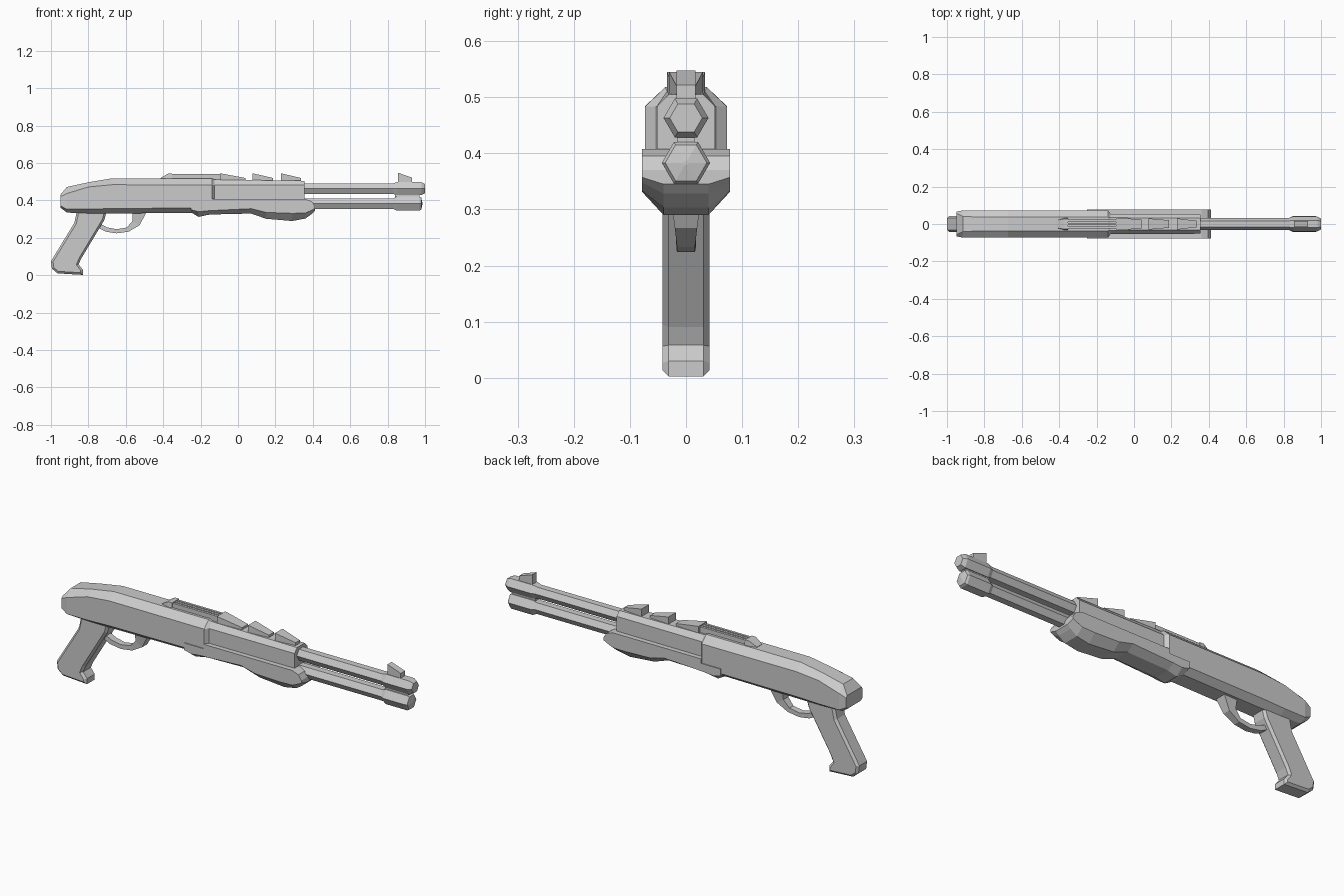
import bpy, bmesh, math

if "Cube" in bpy.data.objects:
    bpy.data.objects.remove(bpy.data.objects["Cube"])


def finish(name, bm):
    bmesh.ops.recalc_face_normals(bm, faces=bm.faces)
    me = bpy.data.meshes.new(name)
    bm.to_mesh(me)
    bm.free()
    ob = bpy.data.objects.new(name, me)
    bpy.context.collection.objects.link(ob)
    return ob


def skin(name, rings):
    """Join equal-length rings of points into a capped tube."""
    bm = bmesh.new()
    vs = [[bm.verts.new(p) for p in ring] for ring in rings]
    n = len(vs[0])
    for a, b in zip(vs, vs[1:]):
        for i in range(n):
            j = (i + 1) % n
            bm.faces.new((a[i], a[j], b[j], b[i]))
    bm.faces.new(vs[0])
    bm.faces.new(vs[-1])
    return finish(name, bm)


def loft(name, sections):
    """Sections are (x, half profile of (y, z) from bottom to top), mirrored in y."""
    return skin(name, [[(x, y, z) for y, z in half] +
                       [(x, -y, z) for y, z in reversed(half)] for x, half in sections])


def hex_tube(name, z, stations):
    """Six-sided tube along x from (x, radius) stations."""
    ang = [i * math.pi / 3 for i in range(6)]
    return skin(name, [[(x, r * math.cos(a), z + r * math.sin(a)) for a in ang]
                       for x, r in stations])


def plate(name, pts, half, chamfer=0.0):
    """Extrude an (x, z) outline to +-half in y, with chamfered side rims."""
    bm = bmesh.new()
    a = [bm.verts.new((x, -half, z)) for x, z in pts]
    b = [bm.verts.new((x, half, z)) for x, z in pts]
    caps = [bm.faces.new(a), bm.faces.new(b)]
    for i in range(len(pts)):
        j = (i + 1) % len(pts)
        bm.faces.new((a[i], a[j], b[j], b[i]))
    bmesh.ops.recalc_face_normals(bm, faces=bm.faces)
    if chamfer:
        rim = [e for f in caps for e in f.edges]
        bmesh.ops.bevel(bm, geom=rim, offset=chamfer, segments=1, affect='EDGES')
    return finish(name, bm)


# Main body: octagonal sections, narrowing to the front shroud
# x, bottom z, lower side z, upper side z, top z, side width, top width, bottom width
body = [(-0.95, .362, .372, .42, .43, .066, .058, .05),
        (-0.915, .335, .353, .437, .472, .073, .04, .042),
        (-0.80, .33, .353, .472, .497, .073, .037, .04),
        (-0.675, .33, .357, .484, .518, .073, .037, .04),
        (-0.14, .335, .36, .483, .518, .073, .037, .04),
        (-0.125, .335, .36, .483, .511, .054, .034, .04),
        (0.355, .345, .36, .483, .505, .052, .031, .04)]
loft("body", [(x, [(wb, z0), (w, z1), (w, z2), (wt, z3)])
              for x, z0, z1, z2, z3, w, wt, wb in body])

# Sliding forend: x, bottom z, side bottom z, top z
forend = [(-0.25, .335, .35, .385), (-0.21, .312, .34, .385), (-0.16, .323, .345, .385),
          (-0.14, .325, .346, .385), (-0.138, .325, .346, .408), (0.07, .33, .356, .408),
          (0.15, .302, .336, .408), (0.29, .29, .331, .408), (0.36, .303, .333, .408),
          (0.395, .328, .348, .395), (0.412, .345, .357, .37)]
loft("forend", [(x, [(.04, z0), (.078, z1), (.078, z2)]) for x, z0, z1, z2 in forend])

# Upper barrel and lower tube
hex_tube("barrel", .463, [(.3, .033), (.83, .033), (.85, .04), (.98, .04), (1.0, .029)])
hex_tube("lower_tube", .383, [(.3, .033), (.83, .033), (.85, .043), (.97, .043),
                              (.98, .037), (.986, .004)])
plate("barrel_clamp", [(.84, .40), (.97, .40), (.97, .45), (.84, .45)], .016)

# Front sight
plate("front_sight", [(.855, .548), (.93, .522), (.93, .485), (.855, .485)], .017)

# Top ribs: start x, end x, start width, end width
for i, (x0, x1, w0, w1) in enumerate([(-.095, .04, .034, .024), (.078, .188, .03, .02),
                                      (.23, .337, .03, .017)]):
    loft(f"top_rib_{i + 1}", [(x0, [(w0, .495), (w0, .545)]), (x1, [(w1, .495), (w1, .52)])])

# Rods on the top and the block behind them
for side in (-1, 0, 1):
    rod = plate(f"top_rod_{side + 2}", [(-.37, .51), (-.08, .51), (-.08, .54), (-.37, .54)], .006)
    rod.location.y = side * .018
loft("rod_block", [(-.415, [(.02, .51), (.02, .52)]), (-.375, [(.032, .51), (.028, .543)]),
                   (-.352, [(.032, .51), (.028, .543)])])

# Pistol grip
plate("grip", [(-.86, .35), (-.875, .28), (-1.0, .075), (-.995, .035), (-.965, .01),
               (-.83, .002), (-.83, .03), (-.852, .058), (-.838, .09),
               (-.715, .295), (-.70, .35)], .042, .011)

# Trigger guard: centre x, z, half thickness, half width
path = [(-.745, .265, .012, .018), (-.705, .245, .012, .018), (-.65, .235, .011, .016),
        (-.59, .244, .012, .016), (-.545, .279, .022, .02), (-.525, .345, .04, .03)]
rings = []
for i, (x, z, t, w) in enumerate(path):
    p, q = path[max(i - 1, 0)], path[min(i + 1, len(path) - 1)]
    dx, dz = q[0] - p[0], q[1] - p[1]
    if i == len(path) - 1:
        dx, dz = 0.0, 1.0
    length = math.hypot(dx, dz)
    nx, nz = -dz / length * t, dx / length * t
    rings.append([(x + nx, -w, z + nz), (x + nx, w, z + nz),
                  (x - nx, w, z - nz), (x - nx, -w, z - nz)])
skin("trigger_guard", rings)
